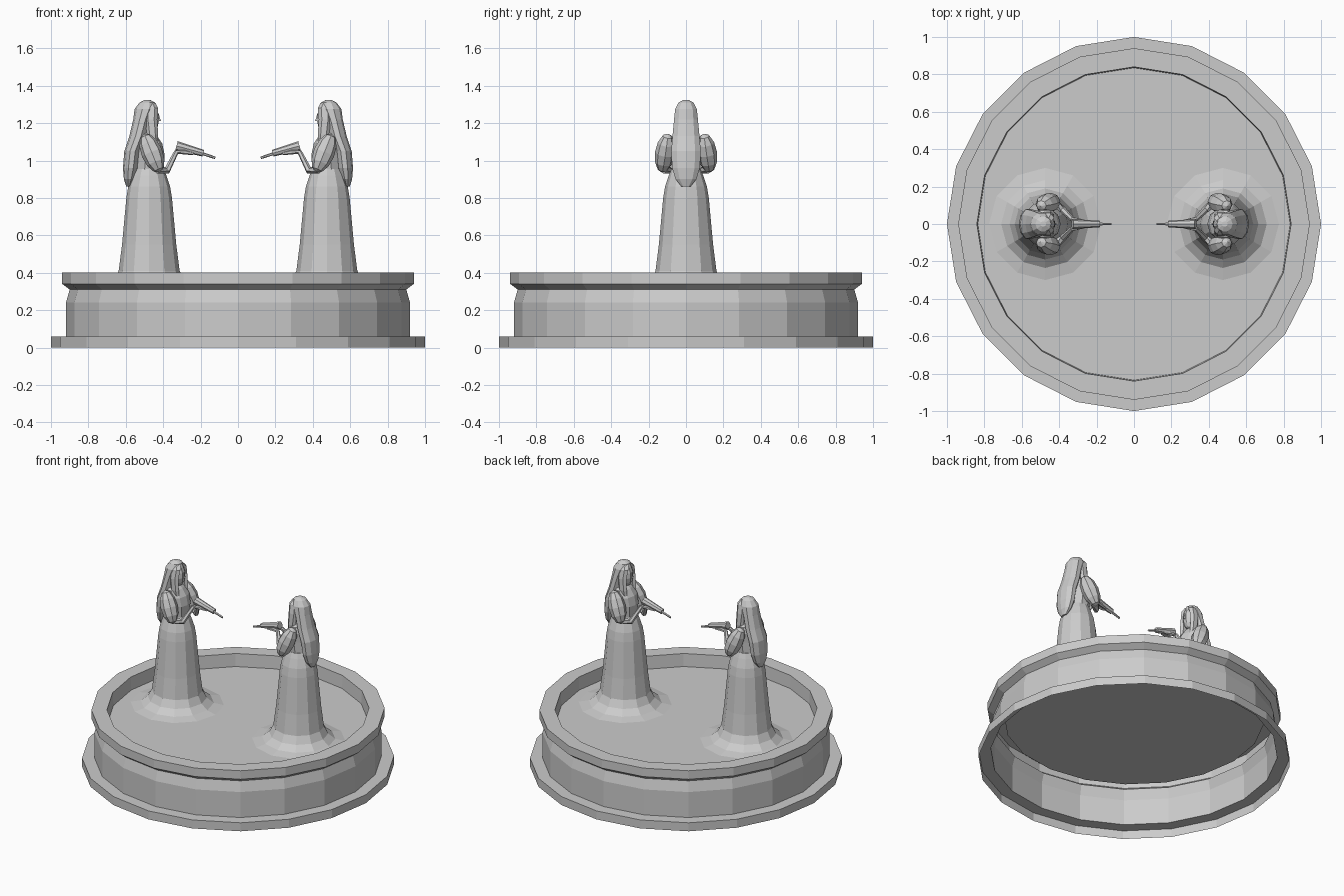
import bpy, math
from mathutils import Vector, Matrix

if "Cube" in bpy.data.objects:
    bpy.data.objects.remove(bpy.data.objects["Cube"])


def mesh_object(name, verts, faces):
    me = bpy.data.meshes.new(name)
    me.from_pydata(verts, [], faces)
    me.update()
    ob = bpy.data.objects.new(name, me)
    bpy.context.collection.objects.link(ob)
    return ob


def skin(name, rings, close_start=True, close_end=True):
    """Bridge equal-sized rings of points into a faceted surface."""
    n = len(rings[0])
    verts = [p for r in rings for p in r]
    faces = [(i*n + j, i*n + (j+1) % n, (i+1)*n + (j+1) % n, (i+1)*n + j)
             for i in range(len(rings)-1) for j in range(n)]
    if close_start:
        faces.append(tuple(reversed(range(n))))
    if close_end:
        faces.append(tuple(range((len(rings)-1)*n, len(rings)*n)))
    return mesh_object(name, verts, faces)


def loft(name, sections, n, **caps):
    """Horizontal ellipses listed bottom to top: (x, y, z, rx, ry)."""
    return skin(name, [[(x + rx*math.cos(2*math.pi*k/n), y + ry*math.sin(2*math.pi*k/n), z)
                        for k in range(n)] for x, y, z, rx, ry in sections], **caps)


def tube(name, path, n=6):
    """Tapered tube through points (x, y, z, radius)."""
    pts = [Vector(p[:3]) for p in path]
    rings = []
    for i, p in enumerate(pts):
        d = (pts[min(i+1, len(pts)-1)] - pts[max(i-1, 0)]).normalized()
        a = d.cross(Vector((0, 1, 0))).normalized()
        b = d.cross(a)
        rings.append([p + path[i][3]*(a*math.cos(2*math.pi*k/n) + b*math.sin(2*math.pi*k/n))
                      for k in range(n)])
    return skin(name, rings)


def ellipsoid(name, centre, radii, tilt=0, roll=0, seg=10, rings=7):
    bpy.ops.mesh.primitive_uv_sphere_add(segments=seg, ring_count=rings, radius=1)
    ob = bpy.context.object
    ob.name = name
    ob.data.transform(Matrix.Translation(centre) @ Matrix.Rotation(tilt, 4, 'Y')
                      @ Matrix.Rotation(roll, 4, 'X') @ Matrix.Diagonal((*radii, 1)))
    return ob


# Basin: open-bottomed shell with plinth, wall, rim and inner floor
basin = [(1, 0), (1, .06), (.92, .06), (.92, .24), (.90, .31), (.94, .34),
         (.94, .40), (.84, .40), (.835, .31)]
loft("basin", [(0, 0, z, r, r) for r, z in basin], 20, close_start=False)

# One statue, modelled at the origin facing +x
parts = []

# Gown flaring out onto the basin floor
skirt = [(.30, .311), (.235, .325), (.19, .36), (.163, .41), (.145, .55), (.133, .68),
         (.122, .80), (.112, .86), (.092, .92), (.078, .955)]
parts.append(loft("gown", [(0, 0, z, r, r) for r, z in skirt], 12, close_start=False))

# Bodice and neck
parts.append(loft("bodice", [(0, 0, .95, .078, .078), (.005, 0, 1.03, .078, .085),
                             (0, 0, 1.09, .07, .09), (-.01, 0, 1.135, .05, .075),
                             (-.01, 0, 1.155, .03, .032), (-.005, 0, 1.20, .027, .027)], 10))

# Head with nose
parts.append(ellipsoid("head", (.005, 0, 1.23), (.05, .047, .082), tilt=math.radians(-4)))
parts.append(loft("nose", [(.05, 0, 1.21, .013, .008), (.045, 0, 1.25, .006, .005)], 4))

# Long hair down the back
parts.append(loft("hair", [(-.11, 0, .86, .012, .025), (-.105, 0, .90, .030, .058),
                           (-.098, 0, .96, .042, .078), (-.088, 0, 1.05, .045, .083),
                           (-.058, 0, 1.13, .048, .076), (-.035, 0, 1.22, .050, .067),
                           (-.018, 0, 1.275, .060, .061), (-.01, 0, 1.31, .042, .042),
                           (-.01, 0, 1.324, .015, .015)], 10))

for s, side in ((1, "left"), (-1, "right")):
    # Hair lock framing the face
    parts.append(loft(side + "_hair_lock", [(.035, s*.05, 1.07, .012, .010),
                                            (.018, s*.052, 1.14, .030, .017),
                                            (.010, s*.050, 1.22, .033, .017),
                                            (.012, s*.035, 1.28, .036, .022),
                                            (.005, s*.015, 1.305, .030, .020)], 6))
    # Puffed sleeve
    parts.append(ellipsoid(side + "_sleeve", (.015, s*.112, 1.04), (.057, .054, .112),
                           tilt=math.radians(-22), roll=s*math.radians(8), seg=8, rings=6))
    # Forearm and hand
    parts.append(tube(side + "_forearm", [(.045, s*.118, .955, .026), (.095, s*.075, .945, .018),
                                          (.145, s*.025, 1.045, .013), (.19, s*.016, 1.045, .013),
                                          (.235, s*.010, 1.037, .008)]))

# Pouring vessel with thin spout
parts.append(tube("pouring_vessel", [(.146, 0, 1.078, .026), (.29, 0, 1.039, .018)], 8))
parts.append(tube("spout", [(.285, 0, 1.037, .008), (.354, 0, 1.014, .007)]))

# Place the statue and its turned partner
for ob in parts:
    twin = ob.copy()
    bpy.context.collection.objects.link(twin)
    ob.location.x = -.475
    twin.location.x = .475
    twin.rotation_euler.z = math.pi
    twin.name = "partner_" + ob.name
